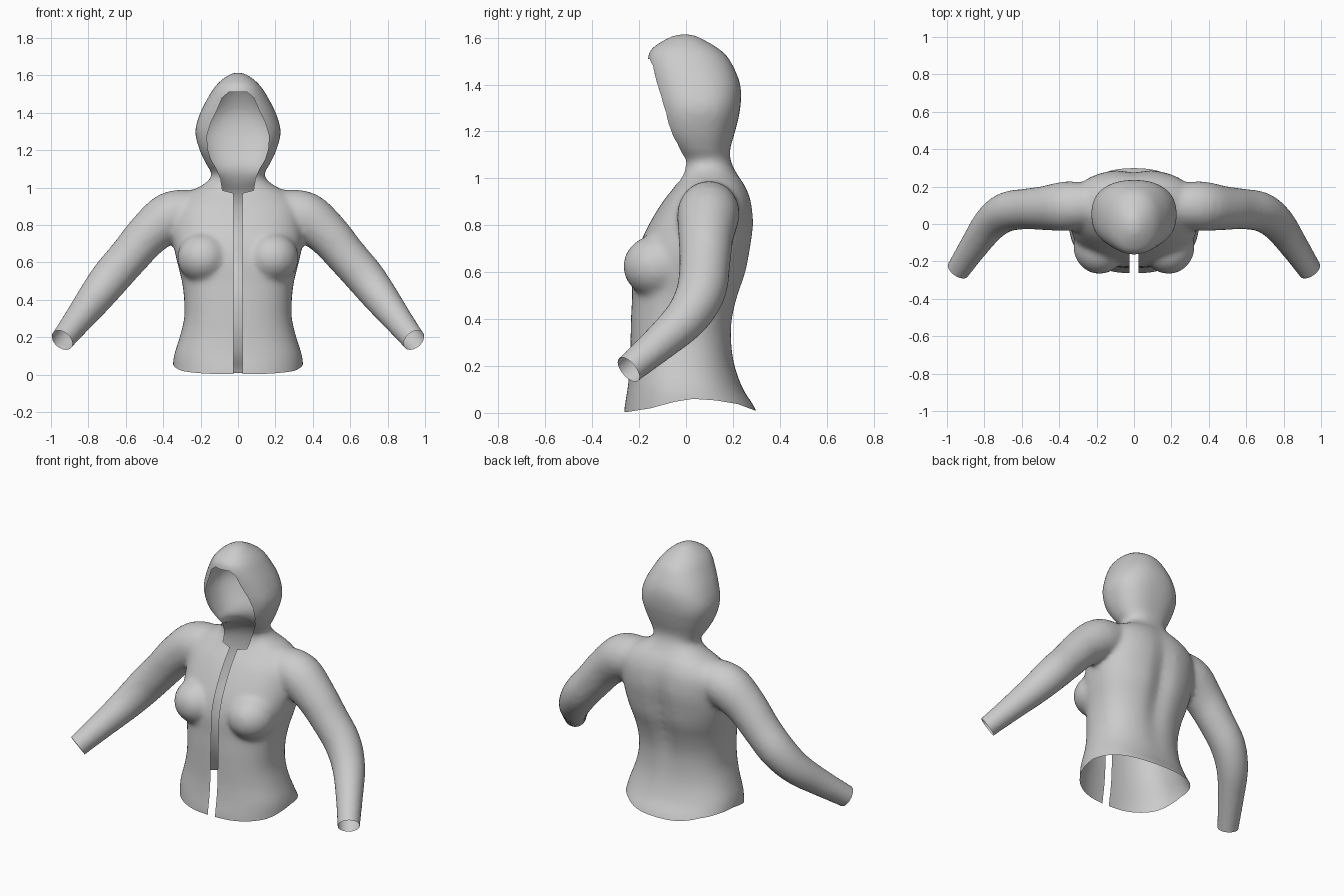
import bpy, bmesh, math
from mathutils import Vector, Matrix
from mathutils.geometry import intersect_point_line

if "Cube" in bpy.data.objects:
    bpy.data.objects.remove(bpy.data.objects["Cube"])

bm = bmesh.new()


def spline(rows, steps=4):
    """Catmull-Rom interpolation through rows of numbers."""
    out = []
    for i in range(len(rows) - 1):
        a, b, c, d = (rows[max(0, min(len(rows) - 1, i + k))] for k in (-1, 0, 1, 2))
        for s in range(steps):
            t = s / steps
            out.append([0.5 * (2*q + (r-p)*t + (2*p-5*q+4*r-u)*t*t + (3*q-p-3*r+u)*t**3)
                        for p, q, r, u in zip(a, b, c, d)])
    return out + [list(rows[-1])]


def loft(rings):
    loops = [[bm.verts.new(p) for p in ring] for ring in rings]
    n = len(loops[0])
    for a, b in zip(loops, loops[1:]):
        for i in range(n):
            bm.faces.new((a[i], a[(i+1) % n], b[(i+1) % n], b[i]))
    bm.faces.new(loops[0][::-1])
    bm.faces.new(loops[-1])


def section(z, w, front, back, n):
    """Super-elliptic body section with a shallow spine groove."""
    pts, yc, h = [], (front + back) / 2, (back - front) / 2
    groove = 0.03 * math.exp(-((z - 0.62) / 0.28) ** 2)
    for i in range(64):
        a = 2 * math.pi * i / 64
        c, s = math.cos(a), math.sin(a)
        x = w * math.copysign(abs(c) ** (2 / n), c)
        y = yc + h * math.copysign(abs(s) ** (2 / n), s)
        if s > 0:
            y -= groove * math.exp(-(x / 0.06) ** 2)
        pts.append((x, y, z))
    return pts


# Torso, neck and hood: height, half width, front y, back y, squareness
body = [
    (-0.08, .36, -.268, .33, 2.3), (0.02, .35, -.263, .295, 2.3),
    (0.10, .343, -.25, .245, 2.3), (0.20, .312, -.24, .21, 2.3),
    (0.30, .288, -.237, .198, 2.4), (0.40, .288, -.235, .203, 2.4),
    (0.50, .30, -.23, .228, 2.4), (0.60, .325, -.228, .262, 2.4),
    (0.70, .345, -.205, .28, 2.4), (0.80, .345, -.16, .292, 2.4),
    (0.90, .33, -.10, .282, 2.4), (0.97, .27, -.045, .255, 2.3),
    (1.02, .18, -.02, .22, 2.2), (1.07, .14, -.025, .195, 2.2),
    (1.12, .168, -.06, .188, 2.3), (1.20, .205, -.11, .21, 2.4),
    (1.30, .229, -.13, .232, 2.4), (1.40, .202, -.15, .232, 2.3),
    (1.50, .15, -.165, .19, 2.2), (1.55, .115, -.15, .145, 2.2),
    (1.59, .07, -.095, .08, 2.0), (1.615, .025, -.04, .03, 2.0)]
loft([section(*r) for r in spline(body)])

# Sleeves: centre x, y, z and radius (the last point is trimmed at the cuff)
arm = [
    (.24, .10, .87, .12), (.36, .095, .845, .133), (.48, .085, .75, .118),
    (.58, .08, .635, .109), (.68, .065, .52, .106), (.765, .005, .41, .095),
    (.85, -.11, .30, .079), (.94, -.245, .185, .065), (.98, -.305, .134, .063)]
for side in (-1, 1):
    path = spline(arm)
    pts = [Vector((side * p[0], p[1], p[2])) for p in path]
    rings = []
    for i, p in enumerate(pts):
        tangent = pts[min(i + 1, len(pts) - 1)] - pts[max(i - 1, 0)]
        q = tangent.to_track_quat('Z', 'Y')
        rings.append([p + q @ Vector((math.cos(a), math.sin(a), 0)) * path[i][3]
                      for a in (2 * math.pi * k / 32 for k in range(32))])
    loft(rings)
    # Bust fullness
    bmesh.ops.create_uvsphere(
        bm, u_segments=32, v_segments=20, radius=1,
        matrix=Matrix.Translation((side * .185, -.12, .625))
        @ Matrix.Diagonal((.14, .148, .135, 1)))

bmesh.ops.recalc_face_normals(bm, faces=bm.faces)
mesh = bpy.data.meshes.new("hooded_jacket")
bm.to_mesh(mesh)
bm.free()
jacket = bpy.data.objects.new("hooded_jacket", mesh)
bpy.context.collection.objects.link(jacket)
bpy.context.view_layer.objects.active = jacket
jacket.select_set(True)

# Fuse the parts into one skin and soften the joins
remesh = jacket.modifiers.new("fuse", 'REMESH')
remesh.mode = 'VOXEL'
remesh.voxel_size = 0.015
soften = jacket.modifiers.new("soften", 'SMOOTH')
soften.factor = 0.5
soften.iterations = 10
for name in ("fuse", "soften"):
    bpy.ops.object.modifier_apply(modifier=name)

bm = bmesh.new()
bm.from_mesh(jacket.data)


def split(faces, co, no):
    geom = set(faces)
    for f in faces:
        geom.update(f.edges)
        geom.update(f.verts)
    bmesh.ops.bisect_plane(bm, geom=list(geom), plane_co=co, plane_no=no, dist=1e-5)


def inside(u, v, poly):
    hit = False
    for (a, b), (c, d) in zip(poly, poly[1:] + poly[:1]):
        if (b > v) != (d > v) and u < (c - a) * (v - b) / (d - b) + a:
            hit = not hit
    return hit


def cut_out(poly, axis, keep):
    """Remove the skin inside a polygon drawn on the (axis, z) plane."""
    for p, q in zip(poly, poly[1:] + poly[:1]):
        lo = [min(p[k], q[k]) - .03 for k in (0, 1)]
        hi = [max(p[k], q[k]) + .03 for k in (0, 1)]
        faces = []
        for f in bm.faces:
            c = f.calc_center_median()
            if keep(c) and lo[0] < c[axis] < hi[0] and lo[1] < c.z < hi[1]:
                faces.append(f)
        co, no = Vector((0, 0, p[1])), Vector((0, 0, p[0] - q[0]))
        co[axis], no[axis] = p[0], q[1] - p[1]
        if faces:
            split(faces, co, no.normalized())
    dead = []
    for f in bm.faces:
        c = f.calc_center_median()
        if keep(c) and inside(c[axis], c.z, poly):
            dead.append(f)
    bmesh.ops.delete(bm, geom=dead, context='FACES')


# Face opening of the hood
half = [(.05, 1.51), (.085, 1.48), (.11, 1.42), (.145, 1.35), (.166, 1.28),
        (.163, 1.21), (.145, 1.15), (.115, 1.10), (.093, 1.05), (.083, .985), (.03, .972)]
cut_out(half + [(-x, z) for x, z in reversed(half)], 0, lambda c: c.y < .07)

# Front slit
cut_out([(-.025, -.2), (.025, -.2), (.025, .99), (-.025, .99)], 0, lambda c: c.y < .05)

# Curved hem
hem = [(-.4, 0), (-.25, .004), (-.15, .02), (-.05, .047), (.03, .06), (.13, .053),
       (.22, .038), (.29, .012), (.4, -.02)]
cut_out(hem + [(.4, -.2), (-.4, -.2)], 1, lambda c: abs(c.x) < .5)

# Open cuffs
for side in (-1, 1):
    co, no = Vector((side * .94, -.245, .185)), Vector((side * .5, -.7, -.58)).normalized()
    split([f for f in bm.faces if f.calc_center_median().x * side > .8], co, no)
    dead = [f for f in bm.faces if f.calc_center_median().x * side > .8
            and (f.calc_center_median() - co).dot(no) > 0]
    bmesh.ops.delete(bm, geom=dead, context='FACES')

bm.to_mesh(jacket.data)
bm.free()
bpy.ops.object.shade_smooth()
